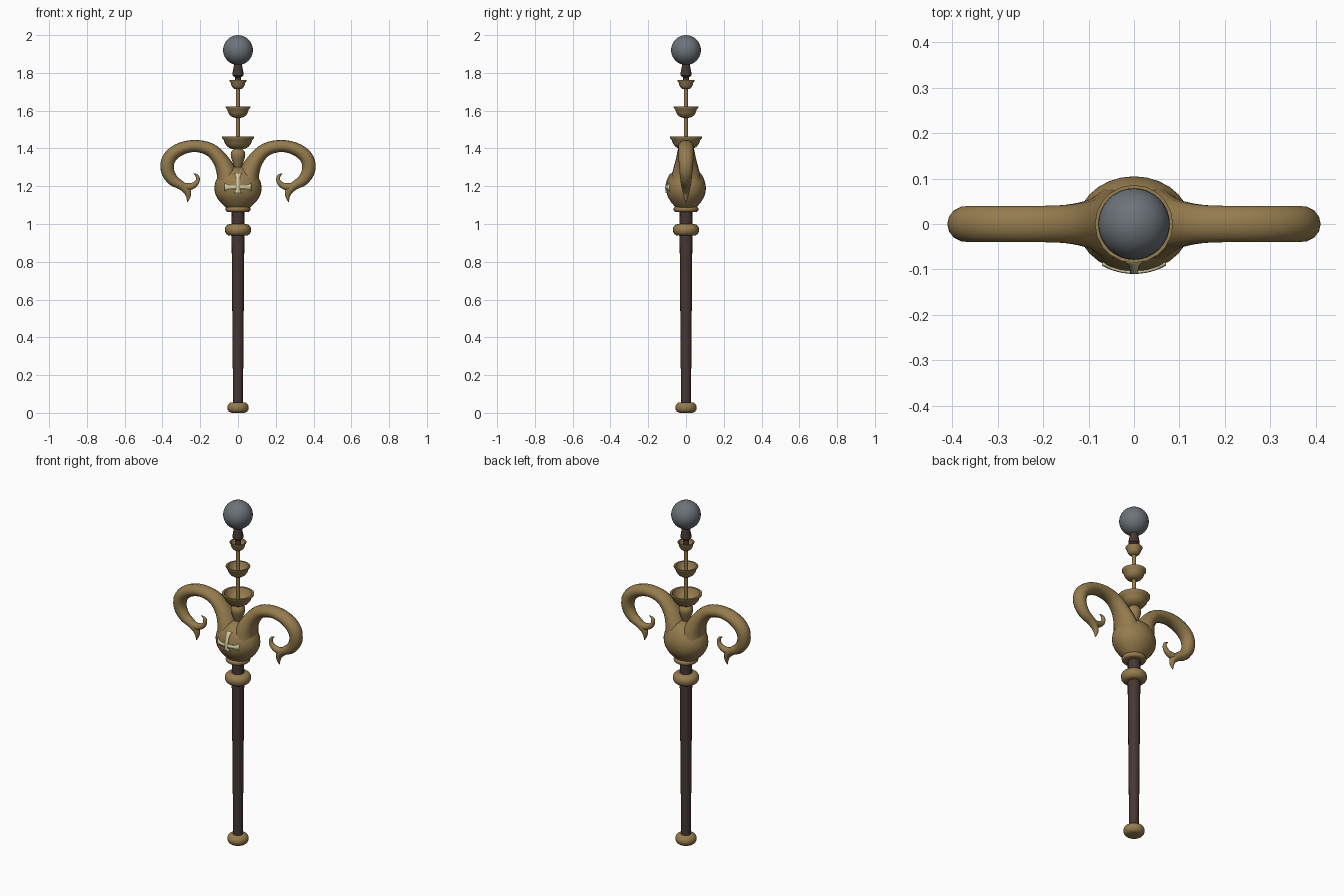
import bpy, bmesh, math
from mathutils import Vector

if "Cube" in bpy.data.objects:
    bpy.data.objects.remove(bpy.data.objects["Cube"])


def material(name, rgb):
    m = bpy.data.materials.new(name)
    m.diffuse_color = (*rgb, 1)
    m.use_nodes = True
    m.node_tree.nodes["Principled BSDF"].inputs["Base Color"].default_value = m.diffuse_color
    return m


GOLD = material("old_gold", (0.30, 0.20, 0.075))
WOOD = material("dark_wood", (0.062, 0.038, 0.032))
STONE = material("grey_stone", (0.15, 0.17, 0.19))
CREAM = material("pale_cream", (0.68, 0.64, 0.38))


def smooth_points(pts, steps=4):
    """Catmull-Rom interpolation through tuples of any size."""
    v = [Vector(p) for p in pts]
    v = [v[0] * 2 - v[1]] + v + [v[-1] * 2 - v[-2]]
    out = []
    for a, b, c, d in zip(v, v[1:], v[2:], v[3:]):
        for i in range(steps):
            t = i / steps
            out.append(0.5 * (2 * b + (c - a) * t + (2 * a - 5 * b + 4 * c - d) * t * t
                              + (3 * b - a - 3 * c + d) * t ** 3))
    return out + [v[-2]]


def finish(name, bm, mat, angle=50):
    bmesh.ops.recalc_face_normals(bm, faces=bm.faces)
    me = bpy.data.meshes.new(name)
    bm.to_mesh(me)
    bm.free()
    me.materials.append(mat)
    ob = bpy.data.objects.new(name, me)
    bpy.context.collection.objects.link(ob)
    bpy.ops.object.select_all(action='DESELECT')
    ob.select_set(True)
    bpy.context.view_layer.objects.active = ob
    bpy.ops.object.shade_smooth_by_angle(angle=math.radians(angle))
    return ob


def skin(bm, rings):
    """Bridge successive rings of points and cap both ends."""
    rings = [[bm.verts.new(p) for p in r] for r in rings]
    n = len(rings[0])
    for a, b in zip(rings, rings[1:]):
        for i in range(n):
            j = (i + 1) % n
            bm.faces.new((a[i], a[j], b[j], b[i]))
    bm.faces.new(rings[0])
    bm.faces.new(rings[-1])


def lathe(name, profile, mat, n=20, xs=1.0):
    bm = bmesh.new()
    skin(bm, [[(r * xs * math.cos(2 * math.pi * i / n), r * math.sin(2 * math.pi * i / n), z)
               for i in range(n)] for r, z in profile])
    return finish(name, bm, mat)


def sweep(name, pts, mat, n=14):
    """Tube in the xz plane; points are x, z, in-plane radius, y radius. Mirrored in x."""
    p = smooth_points(pts)
    rings = []
    for k, (x, z, rn, ry) in enumerate(p):
        d = p[min(k + 1, len(p) - 1)] - p[max(k - 1, 0)]
        nrm = Vector((-d[1], d[0])).normalized()
        ring = []
        for i in range(n):
            a = 2 * math.pi * i / n
            ring.append((x + nrm[0] * rn * math.cos(a), ry * math.sin(a), z + nrm[1] * rn * math.cos(a)))
        rings.append(ring)
    bm = bmesh.new()
    skin(bm, rings)
    ob = finish(name, bm, mat)
    m = ob.modifiers.new("mirror", 'MIRROR')
    m.use_mirror_merge = False
    return ob


def bead(name, r, z0, z1, inner):
    """Rounded ring around the shaft."""
    c, h = (z0 + z1) / 2, (z1 - z0) / 2
    prof = [(r - h * 0.9 + h * 0.9 * math.cos(a), c + h * math.sin(a))
            for a in [math.pi * (i / 8 - 0.5) for i in range(9)]]
    return lathe(name, [(inner, z0)] + prof + [(inner, z1)], GOLD)


def cup(name, r, z0, z1):
    """Hollow bowl with a small lip."""
    h = z1 - z0
    outer = [(r * s, z0 + h * t) for s, t in
             ((.2, 0), (.45, .06), (.66, .22), (.8, .46), (.87, .72), (1, .9), (1, 1))]
    inner = [(r * s, z0 + h * t) for s, t in ((.86, 1), (.74, .6), (.55, .34), (.1, .22))]
    return lathe(name, outer + inner, GOLD)


# Shaft and its rings
lathe("shaft", [(0.026, 0.03), (0.034, 0.95), (0.033, 1.10)], WOOD, 16)
bead("foot_ring", 0.057, 0.0, 0.056, 0.01)
bead("shaft_ring", 0.07, 0.938, 1.0, 0.03)
bead("vase_collar", 0.066, 1.064, 1.092, 0.03)

# Vase body, slightly wider in x
body = smooth_points([(0.052, 1.085), (0.078, 1.115), (0.098, 1.15), (0.105, 1.19),
                      (0.098, 1.23), (0.080, 1.265), (0.050, 1.292), (0.01, 1.305)])
XS = 1.19
lathe("vase_body", body, GOLD, 28, XS)

# Curling horns that split from the vase, each with a forked tip
sweep("horns", [(0.050, 1.20, 0.065, 0.085), (0.058, 1.265, 0.055, 0.075), (0.092, 1.338, 0.042, 0.055),
                (0.150, 1.395, 0.035, 0.043), (0.235, 1.413, 0.032, 0.041), (0.315, 1.392, 0.034, 0.041),
                (0.366, 1.345, 0.036, 0.040), (0.374, 1.285, 0.035, 0.036), (0.345, 1.233, 0.030, 0.030),
                (0.300, 1.204, 0.023, 0.025), (0.270, 1.175, 0.020, 0.019), (0.263, 1.145, 0.012, 0.012),
                (0.268, 1.117, 0.002, 0.002)], GOLD)
sweep("horn_tip_curls", [(0.305, 1.207, 0.018, 0.022), (0.270, 1.196, 0.020, 0.020),
                         (0.235, 1.205, 0.016, 0.016), (0.214, 1.228, 0.011, 0.013),
                         (0.216, 1.254, 0.009, 0.009), (0.236, 1.268, 0.001, 0.002)], GOLD)

# Drop-shaped neck, thin rod and stacked cups
lathe("neck_drop", smooth_points([(0.006, 1.27), (0.022, 1.31), (0.037, 1.355), (0.036, 1.38), (0.02, 1.402)]),
      GOLD, 16)
lathe("rod", [(0.011, 1.38), (0.011, 1.78)], GOLD, 12)
cup("large_cup", 0.086, 1.395, 1.462)
cup("middle_cup", 0.065, 1.562, 1.622)
cup("small_cup", 0.045, 1.713, 1.762)

# Dark stem and round stone
lathe("top_stem", [(0.016, 1.745), (0.016, 1.776), (0.029, 1.786), (0.029, 1.802), (0.018, 1.858), (0.018, 1.88)],
      WOOD, 14)
bm = bmesh.new()
bmesh.ops.create_uvsphere(bm, u_segments=32, v_segments=18, radius=0.079)
bmesh.ops.translate(bm, verts=bm.verts, vec=(0, 0, 1.921))
finish("round_stone", bm, STONE)


# Pale cross plates that follow the front of the vase
def front_y(x, z):
    for (r0, z0), (r1, z1) in zip(body, body[1:]):
        if z0 <= z <= z1:
            r = r0 + (r1 - r0) * (z - z0) / (z1 - z0)
            return -r * math.sqrt(max(0, 1 - (x / (r * XS)) ** 2)) - 0.001


def cross_bar(name, half, centre, vertical):
    bm = bmesh.new()
    rows = []
    for i in range(17):
        t = i / 8 - 1
        w = 0.009 + 0.012 * t ** 6
        row = []
        for s in (-1, 0, 1):
            x, z = (s * w, centre + t * half) if vertical else (t * half, centre + s * w)
            row.append(bm.verts.new((x, front_y(x, z), z)))
        rows.append(row)
    for a, b in zip(rows, rows[1:]):
        for i in range(2):
            bm.faces.new((a[i], a[i + 1], b[i + 1], b[i]))
    ob = finish(name, bm, CREAM, 30)
    m = ob.modifiers.new("thickness", 'SOLIDIFY')
    m.thickness = 0.008
    m.offset = 0


cross_bar("cross_upright", 0.05, 1.215, True)
cross_bar("cross_arm", 0.069, 1.195, False)
